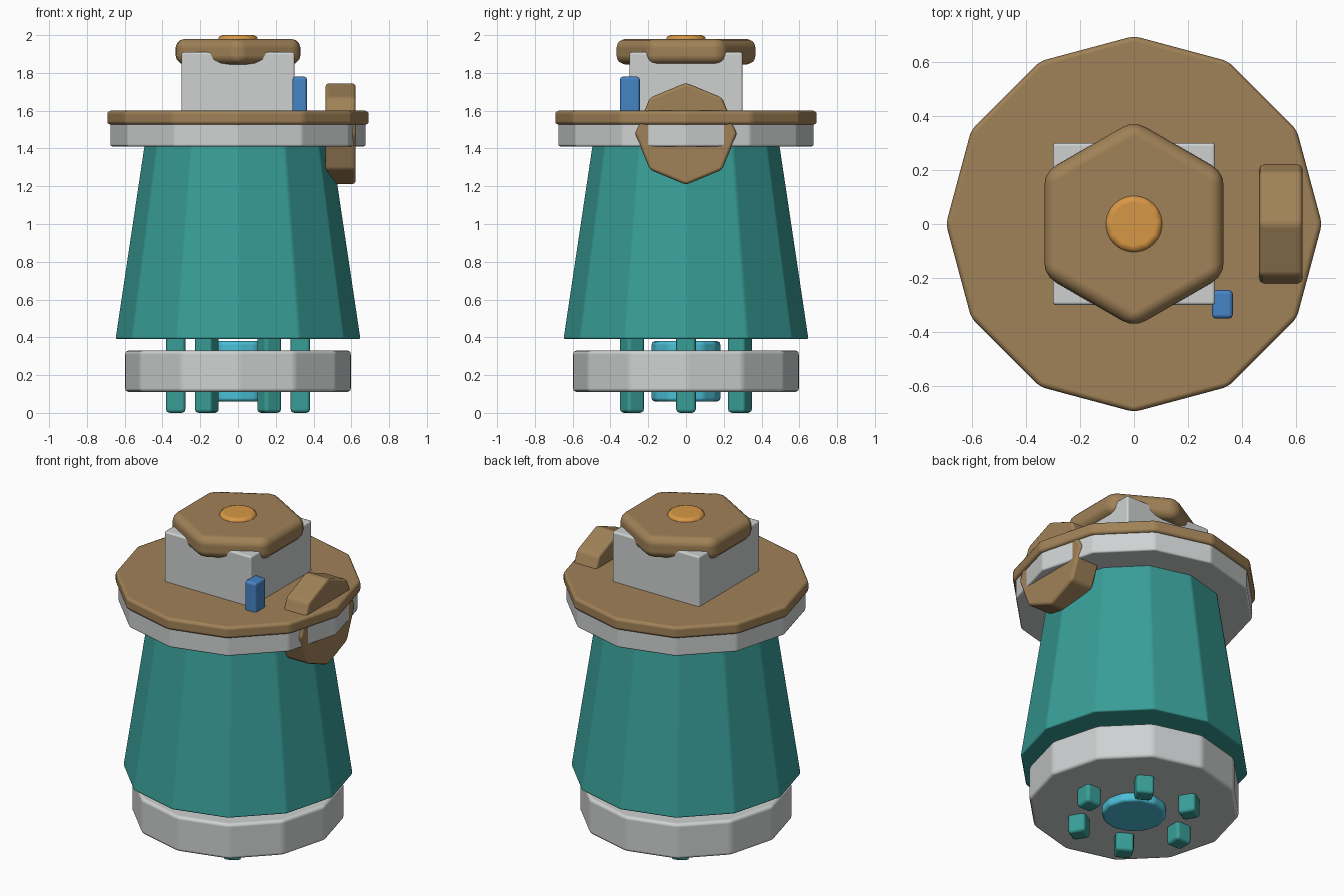
import bpy, math

if "Cube" in bpy.data.objects:
    bpy.data.objects.remove(bpy.data.objects["Cube"])


def material(name, rgb):
    m = bpy.data.materials.new(name)
    m.diffuse_color = (*rgb, 1)
    m.use_nodes = True
    m.node_tree.nodes["Principled BSDF"].inputs["Base Color"].default_value = m.diffuse_color
    return m


BROWN = material("brown", (0.35, 0.22, 0.095))
GREY = material("light grey", (0.62, 0.64, 0.64))
TEAL = material("teal", (0.04, 0.34, 0.31))
BLUE = material("blue", (0.06, 0.23, 0.56))
CYAN = material("cyan", (0.07, 0.52, 0.68))
ORANGE = material("orange", (0.68, 0.31, 0.06))


def finish(ob, name, mat, bevel, segments=2):
    """Name, colour and soften the edges of the active part."""
    ob.name = name
    ob.data.materials.append(mat)
    bpy.ops.object.transform_apply(location=False, rotation=True, scale=True)
    bpy.ops.object.shade_smooth_by_angle(angle=math.radians(50))
    mod = ob.modifiers.new("soft edges", 'BEVEL')
    mod.width, mod.segments = bevel, segments
    mod.limit_method, mod.angle_limit = 'ANGLE', math.radians(25)
    mod.harden_normals = True
    # keep the bevel last so that it works on the plain primitive
    bpy.ops.object.modifier_move_to_index(modifier=mod.name, index=0)
    return ob


def prism(name, mat, sides, r_low, r_high, z0, z1, bevel, segments=2):
    bpy.ops.mesh.primitive_cone_add(vertices=sides, radius1=r_low, radius2=r_high,
                                    depth=z1 - z0, location=(0, 0, (z0 + z1) / 2))
    return finish(bpy.context.object, name, mat, bevel, segments)


def box(name, mat, centre, size, bevel, turn=0):
    bpy.ops.mesh.primitive_cube_add(size=1, location=centre, rotation=(0, 0, turn))
    ob = bpy.context.object
    ob.scale = size
    return finish(ob, name, mat, bevel)


# base ring, nozzle and feet
prism("base_ring", GREY, 12, 0.6, 0.6, 0.11, 0.33, 0.02)
prism("nozzle", CYAN, 12, 0.185, 0.185, 0.06, 0.38, 0.02)
for i in range(6):
    a = i * math.pi / 3
    box(f"foot_{i + 1}", TEAL, (0.33 * math.cos(a), 0.33 * math.sin(a), 0.21),
        (0.104, 0.104, 0.42), 0.02, a)

# tapered body
prism("body", TEAL, 12, 0.65, 0.49, 0.39, 1.46, 0.012)

# collar and deck
prism("collar", GREY, 12, 0.677, 0.677, 1.41, 1.54, 0.012)
prism("deck", BROWN, 12, 0.695, 0.695, 1.525, 1.60, 0.02)

# head block, hexagonal cap and button
box("head_block", GREY, (0, 0, 1.735), (0.6, 0.6, 0.35), 0.012)
prism("cap", BROWN, 6, 0.383, 0.383, 1.845, 1.98, 0.05, 3)
prism("button", ORANGE, 12, 0.11, 0.11, 1.92, 2.0, 0.03, 3)

# small lever on the deck
box("lever", BLUE, (0.327, -0.297, 1.68), (0.078, 0.106, 0.2), 0.016)

# octagonal wheel set into the side
bpy.ops.mesh.primitive_cylinder_add(vertices=8, radius=0.27, depth=0.16,
                                    location=(0.543, 0, 1.478),
                                    rotation=(0, math.pi / 2, 0))
finish(bpy.context.object, "side_wheel", BROWN, 0.018)
